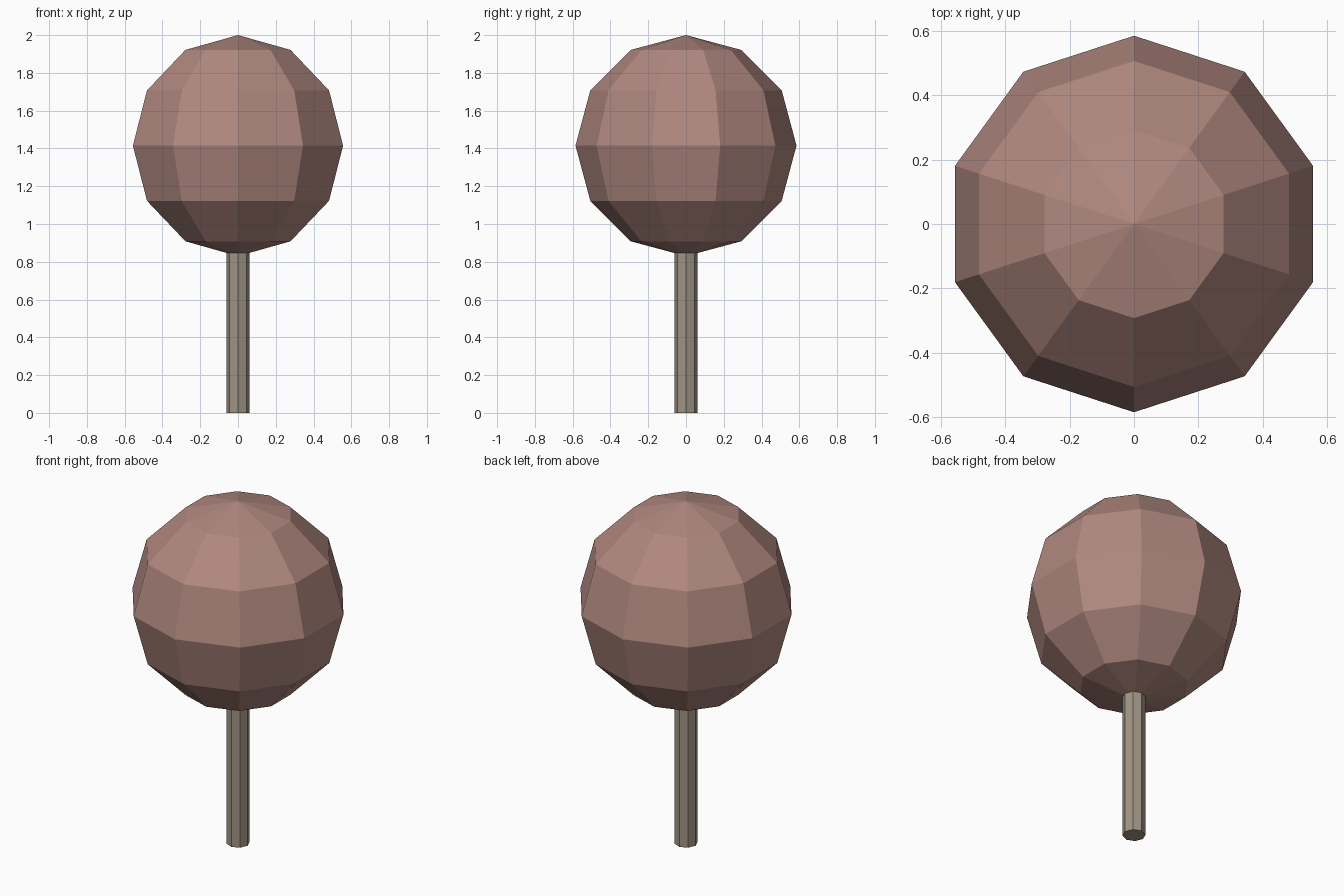
import bpy, bmesh, math

if "Cube" in bpy.data.objects:
    bpy.data.objects.remove(bpy.data.objects["Cube"])

CENTRE_Z, RADIUS = 1.415, 0.585


def material(name, rgb):
    """Flat material from 0-255 sRGB values."""
    mat = bpy.data.materials.new(name)
    lin = [((c / 255 + 0.055) / 1.055) ** 2.4 for c in rgb]
    mat.diffuse_color = (*lin, 1.0)
    mat.use_nodes = True
    mat.node_tree.nodes["Principled BSDF"].inputs["Base Color"].default_value = mat.diffuse_color
    return mat


def lathe(name, profile, sides, mat):
    """Spin (radius, z) points round z; zero radius gives a pole, first vertex on +y."""
    bm = bmesh.new()
    rings = []
    for r, z in profile:
        if r < 1e-6:
            rings.append([bm.verts.new((0, 0, z))] * sides)
        else:
            angles = [math.pi / 2 + math.tau * i / sides for i in range(sides)]
            rings.append([bm.verts.new((r * math.cos(a), r * math.sin(a), z)) for a in angles])
    for low, high in zip(rings, rings[1:]):
        for i in range(sides):
            j = (i + 1) % sides
            bm.faces.new(dict.fromkeys((low[i], low[j], high[j], high[i])))
    for ring in (rings[0], rings[-1]):  # close open ends
        if ring[0] is not ring[1]:
            bm.faces.new(ring)
    bmesh.ops.recalc_face_normals(bm, faces=bm.faces)
    mesh = bpy.data.meshes.new(name)
    bm.to_mesh(mesh)
    bm.free()
    mesh.materials.append(mat)
    obj = bpy.data.objects.new(name, mesh)
    bpy.context.collection.objects.link(obj)
    return obj


# Stem: eight-sided post, its top buried in the ball
lathe("stem", [(0.062, 0.0), (0.062, 0.9)], 8, material("grey_wood", (160, 148, 132)))

# Ball: ten-sided low-poly sphere in six bands
ball_profile = [(RADIUS * math.sin(math.pi * k / 6),
                 CENTRE_Z - RADIUS * math.cos(math.pi * k / 6)) for k in range(7)]
lathe("ball", ball_profile, 10, material("dusty_rose_brown", (176, 136, 127)))
